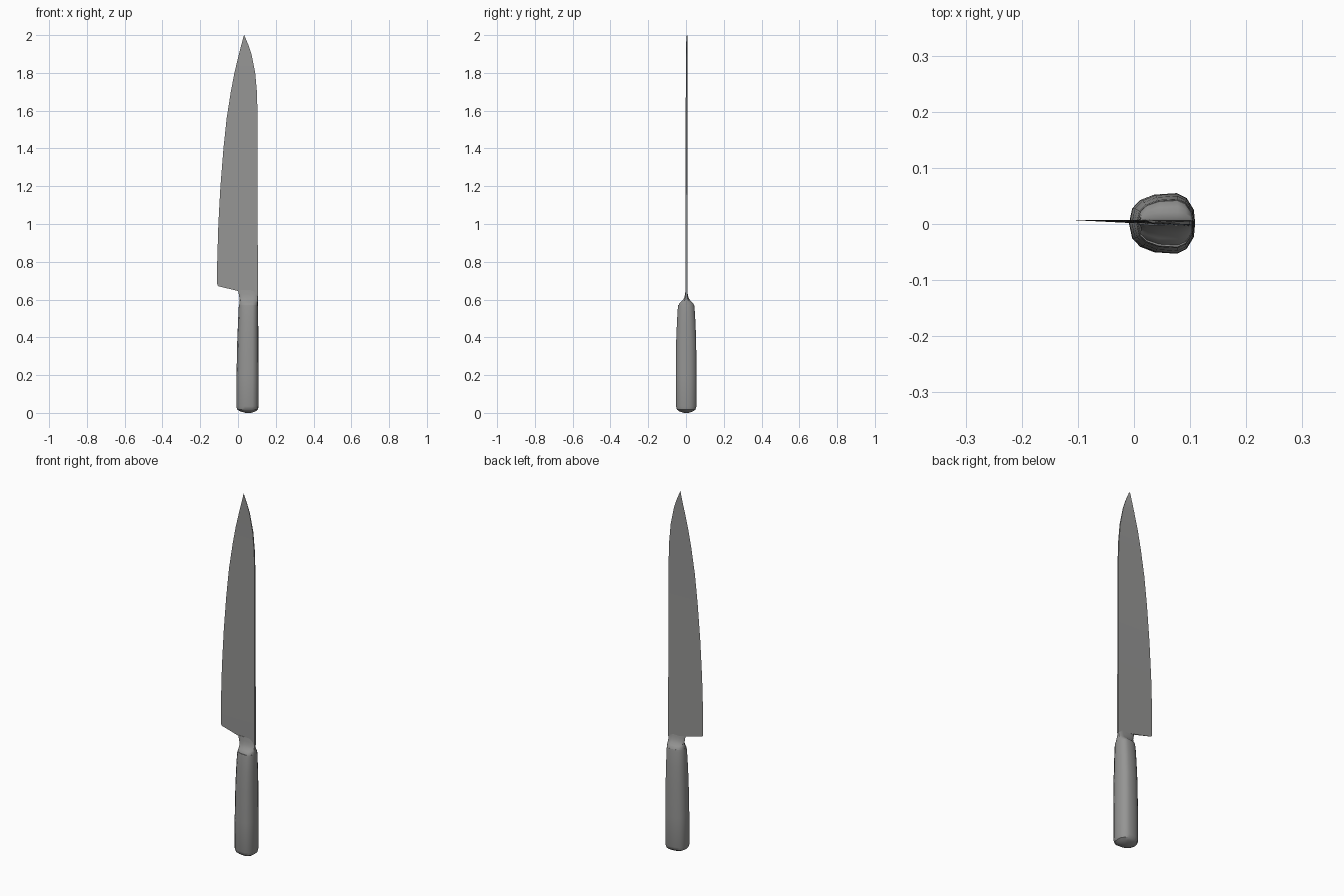
import bpy, bmesh, math

cube = bpy.data.objects.get("Cube")
if cube:
    bpy.data.objects.remove(cube, do_unlink=True)

steel = bpy.data.materials.new("brushed grey steel")
steel.use_nodes = True
GREY = (0.3, 0.3, 0.295, 1)
steel.diffuse_color = GREY
steel.node_tree.nodes["Principled BSDF"].inputs["Base Color"].default_value = GREY


def loft(name, rings, angle):
    """Skin a stack of closed rings and cap both ends."""
    bm = bmesh.new()
    loops = [[bm.verts.new(p) for p in ring] for ring in rings]
    n = len(loops[0])
    for a, b in zip(loops, loops[1:]):
        for i in range(n):
            j = (i + 1) % n
            bm.faces.new((a[i], a[j], b[j], b[i]))
    bm.faces.new(loops[0][::-1])
    bm.faces.new(loops[-1])
    bmesh.ops.remove_doubles(bm, verts=bm.verts, dist=1e-5)
    bmesh.ops.recalc_face_normals(bm, faces=bm.faces)
    mesh = bpy.data.meshes.new(name)
    bm.to_mesh(mesh)
    bm.free()
    mesh.materials.append(steel)
    obj = bpy.data.objects.new(name, mesh)
    bpy.context.collection.objects.link(obj)
    bpy.ops.object.select_all(action="DESELECT")
    obj.select_set(True)
    bpy.context.view_layer.objects.active = obj
    bpy.ops.object.shade_smooth_by_angle(angle=math.radians(angle))
    return obj


# Grip cross-section: fuller toward the spine, narrower toward the edge side
HALF = [(1, 0), (0.98, 0.45), (0.87, 0.84), (0.72, 1), (0.38, 0.95),
        (0.17, 0.77), (0.05, 0.5), (0, 0)]
SECTION = HALF + [(u, -v) for u, v in HALF[-2:0:-1]]


def grip_ring(z, left, right, half, y=0.001):
    return [(left + u * (right - left), y + v * half, z) for u, v in SECTION]


# Handle, rounded at the butt and tapering toward the shoulder
handle = [(0, 0.04, 0.07, 0.012), (0.008, 0.012, 0.093, 0.036),
          (0.017, -0.004, 0.105, 0.049), (0.035, -0.009, 0.109, 0.054),
          (0.2, -0.008, 0.109, 0.054), (0.38, -0.004, 0.108, 0.053),
          (0.48, 0, 0.107, 0.049), (0.56, 0.004, 0.106, 0.044),
          (0.572, 0.006, 0.105, 0.042)]
loft("handle", [grip_ring(*s) for s in handle], 40)

# Bolster, sweeping in from the handle to the thin blade
bolster = [(0.565, 0.006, 0.105, 0.042), (0.578, 0.007, 0.105, 0.038),
           (0.587, 0.008, 0.105, 0.029), (0.597, 0.008, 0.105, 0.019),
           (0.612, 0.007, 0.105, 0.011), (0.63, 0.004, 0.105, 0.007),
           (0.65, 0, 0.105, 0.004)]
loft("bolster", [grip_ring(*s, y=0.002) for s in bolster], 40)

# Blade stations: edge x, edge z, spine x, spine z
blade = [(-0.106, 0.671, 0.105, 0.62), (-0.11, 0.682, 0.105, 0.64),
         (-0.11, 0.8, 0.105, 0.8), (-0.104, 1, 0.104, 1),
         (-0.093, 1.2, 0.104, 1.2), (-0.077, 1.4, 0.103, 1.4),
         (-0.06, 1.56, 0.103, 1.6), (-0.038, 1.7, 0.1, 1.7),
         (-0.019, 1.8, 0.091, 1.8), (0.005, 1.9, 0.071, 1.9),
         (0.018, 1.95, 0.054, 1.95), (0.031, 1.998, 0.033, 2)]


def blade_ring(ex, ez, sx, sz):
    # Wedge: keen edge, flat spine that thins toward the tip
    t = 0.006 - 0.0035 * (sz - 0.6) / 1.4
    t *= min(1, (sx - ex) / 0.1)
    return [(ex, 0.007, ez), (sx, 0.002 - t, sz), (sx, 0.002 + t, sz)]


loft("blade", [blade_ring(*s) for s in blade], 30)
